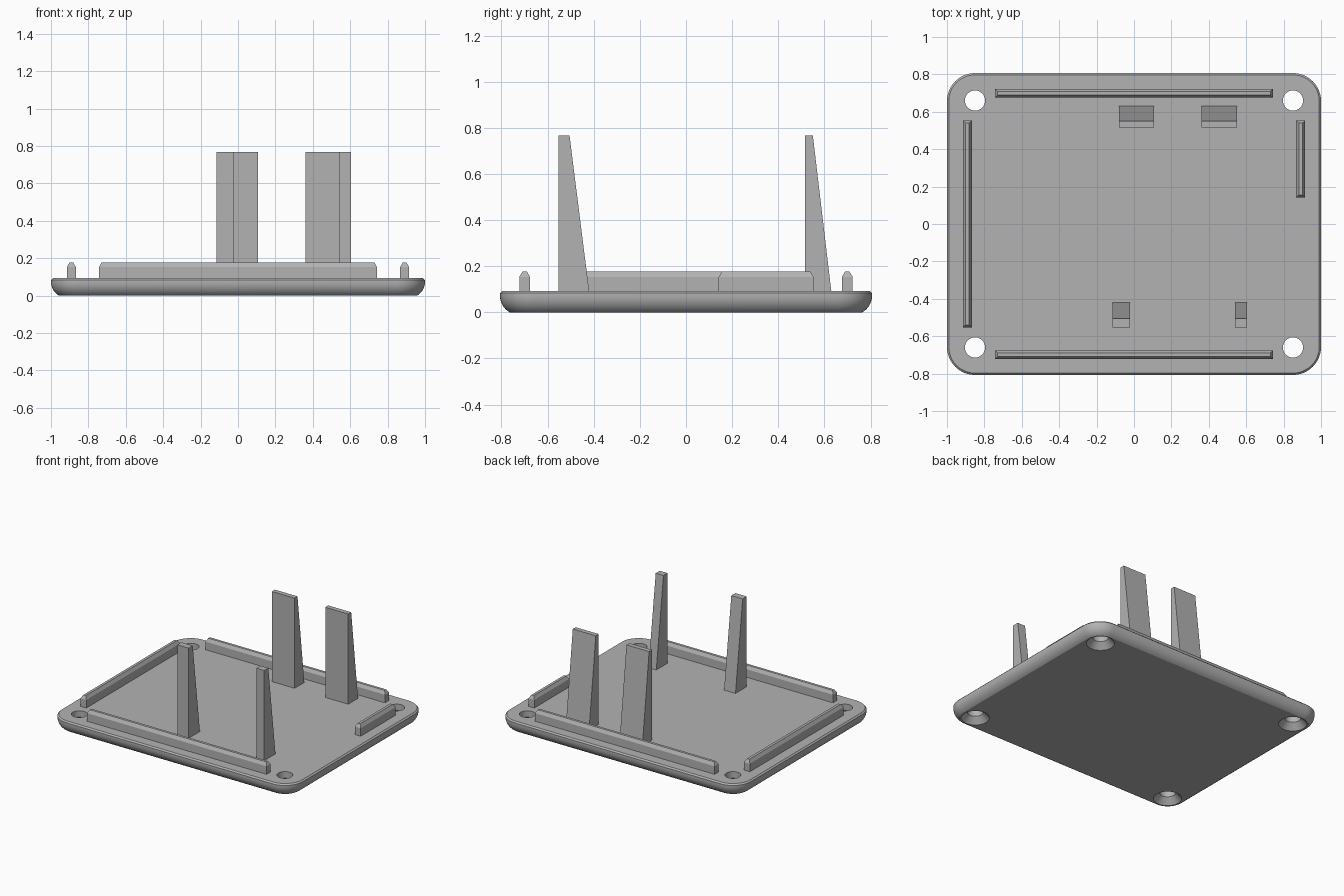
import bpy, bmesh
from math import sin, cos, pi, radians

cube = bpy.data.objects.get("Cube")
if cube:
    bpy.data.objects.remove(cube, do_unlink=True)

grey = bpy.data.materials.new("plain grey")
grey.use_nodes = True
COLOUR = (0.45, 0.45, 0.45, 1)
grey.diffuse_color = COLOUR
grey.node_tree.nodes["Principled BSDF"].inputs["Base Color"].default_value = COLOUR

HALF_X, HALF_Y, CORNER = 1.0, 0.807, 0.15
TOP = 0.093
RAIL_TOP, POST_TOP = 0.177, 0.767


def make_object(name, bm):
    bmesh.ops.recalc_face_normals(bm, faces=bm.faces)
    mesh = bpy.data.meshes.new(name)
    bm.to_mesh(mesh)
    bm.free()
    mesh.materials.append(grey)
    obj = bpy.data.objects.new(name, mesh)
    bpy.context.collection.objects.link(obj)
    return obj


def loft(bm, rings):
    """Skin a stack of equal-length closed rings and cap both ends."""
    loops = [[bm.verts.new(p) for p in ring] for ring in rings]
    n = len(loops[0])
    for a, b in zip(loops, loops[1:]):
        for i in range(n):
            j = (i + 1) % n
            bm.faces.new((a[i], a[j], b[j], b[i]))
    bm.faces.new(loops[0][::-1])
    bm.faces.new(loops[-1])


def rounded_ring(inset, z, steps=12):
    r = CORNER - inset
    points = []
    for q, (sx, sy) in enumerate(((1, 1), (-1, 1), (-1, -1), (1, -1))):
        for i in range(steps + 1):
            a = (q + i / steps) * pi / 2
            points.append((sx * (HALF_X - CORNER) + r * cos(a),
                           sy * (HALF_Y - CORNER) + r * sin(a), z))
    return points


def circle_ring(x, y, r, z, steps=40):
    return [(x + r * cos(2 * pi * i / steps), y + r * sin(2 * pi * i / steps), z)
            for i in range(steps)]


def rect_ring(x0, x1, y0, y1, z, inset=0.0):
    x0, x1, y0, y1 = x0 + inset, x1 - inset, y0 + inset, y1 - inset
    return [(x0, y0, z), (x1, y0, z), (x1, y1, z), (x0, y1, z)]


# Base plate with a rounded lower rim and a fine top chamfer
bm = bmesh.new()
rim, sweep = 0.085, radians(60)
rings = []
for i in range(9):
    a = sweep * (1 - i / 8)
    rings.append(rounded_ring(rim * (1 - cos(a)), rim * (sin(sweep) - sin(a))))
rings += [rounded_ring(0, TOP - 0.01), rounded_ring(0.01, TOP)]
loft(bm, rings)
plate = make_object("base_plate", bm)

# Countersunk screw holes, one in each corner
bm = bmesh.new()
for sx in (-1, 1):
    for sy in (-1, 1):
        x, y = sx * 0.85, sy * 0.66
        loft(bm, [circle_ring(x, y, r, z) for r, z in
                  ((0.105, -0.01), (0.054, 0.045), (0.054, 0.2))])
cutter = make_object("hole_cutter", bm)
cutter.hide_render = True

boolean = plate.modifiers.new("holes", 'BOOLEAN')
boolean.operation = 'DIFFERENCE'
boolean.solver = 'EXACT'
boolean.object = cutter
bpy.ops.object.select_all(action='DESELECT')
plate.select_set(True)
bpy.context.view_layer.objects.active = plate
bpy.ops.object.modifier_apply(modifier=boolean.name)
bpy.data.objects.remove(cutter, do_unlink=True)
bpy.ops.object.shade_smooth_by_angle(angle=radians(25))

# Locating rails with chamfered tops
rails = {
    "front_rail": (-0.743, 0.743, -0.723, -0.676),
    "back_rail": (-0.743, 0.743, 0.676, 0.723),
    "right_rail": (-0.915, -0.867, -0.553, 0.553),
    "left_rail": (0.867, 0.915, 0.142, 0.553),
}
for name, box in rails.items():
    bm = bmesh.new()
    loft(bm, [rect_ring(*box, TOP - 0.005),
              rect_ring(*box, RAIL_TOP - 0.024),
              rect_ring(*box, RAIL_TOP, 0.014)])
    make_object(name, bm)

# Tall posts: upright front face, sloping back face
FRONT, BACK = (-0.553, -0.42, -0.505), (0.515, 0.63, 0.55)
posts = {
    "front_right_post": (-0.115, -0.021, FRONT),
    "front_left_post": (0.54, 0.604, FRONT),
    "back_right_post": (-0.08, 0.107, BACK),
    "back_left_post": (0.361, 0.551, BACK),
}
for name, (x0, x1, (y0, y_base, y_top)) in posts.items():
    bm = bmesh.new()
    loft(bm, [rect_ring(x0, x1, y0, y_base, TOP - 0.001),
              rect_ring(x0, x1, y0, y_top, POST_TOP)])
    make_object(name, bm)
